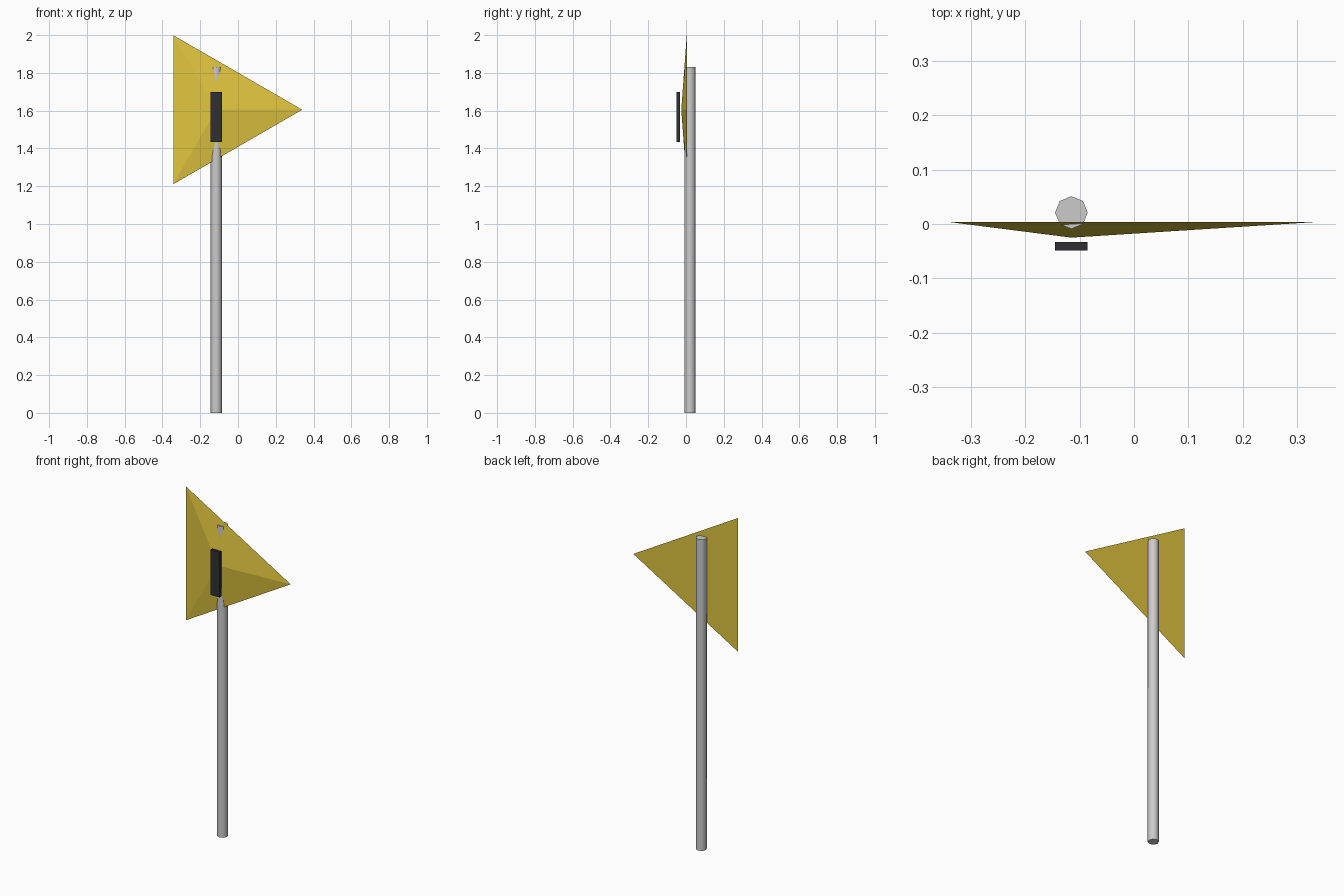
import bpy
from math import pi, radians

if "Cube" in bpy.data.objects:
    bpy.data.objects.remove(bpy.data.objects["Cube"])

CX = -0.115      # shared vertical axis of pole, sign centre and bar
SIGN_Z = 1.605


def finish(name, color=None):
    obj = bpy.context.object
    obj.name = name
    bpy.ops.object.transform_apply(location=False, rotation=True, scale=True)
    if color:
        mat = bpy.data.materials.new(name + "_paint")
        mat.diffuse_color = color
        mat.use_nodes = True
        mat.node_tree.nodes["Principled BSDF"].inputs["Base Color"].default_value = mat.diffuse_color
        obj.data.materials.append(mat)
    return obj


# Eight-sided grey pole
bpy.ops.mesh.primitive_cylinder_add(vertices=8, radius=0.03, depth=1.83,
                                    location=(CX, 0.021, 0.915))
finish("pole")
bpy.ops.object.shade_smooth_by_angle(angle=radians(50))

# Sign plate: shallow three-sided pyramid, apex to the front, one corner to +x
base_y, apex_y = 0.004, -0.025
bpy.ops.mesh.primitive_cone_add(vertices=3, radius1=0.455, radius2=0,
                                depth=base_y - apex_y,
                                location=(CX, (base_y + apex_y) / 2, SIGN_Z))
plate = bpy.context.object
# spin in the mesh so one corner points to local +x, then tip forward
corner = max(plate.data.vertices, key=lambda v: v.co.x ** 2 + v.co.y ** 2).co
for v in plate.data.vertices:
    r = (v.co.x ** 2 + v.co.y ** 2) ** 0.5
    if r > 0.01:
        v.co.x, v.co.y = v.co.y, -v.co.x   # corner on +y goes to +x
plate.rotation_euler = (pi / 2, 0, 0)
finish("sign_plate", (0.75, 0.56, 0.05, 1))

# Dark upright bar floating just in front of the plate
bpy.ops.mesh.primitive_cube_add(size=1, location=(CX, -0.041, 1.567))
bpy.context.object.scale = (0.06, 0.016, 0.266)
finish("sign_bar", (0.03, 0.03, 0.035, 1))
